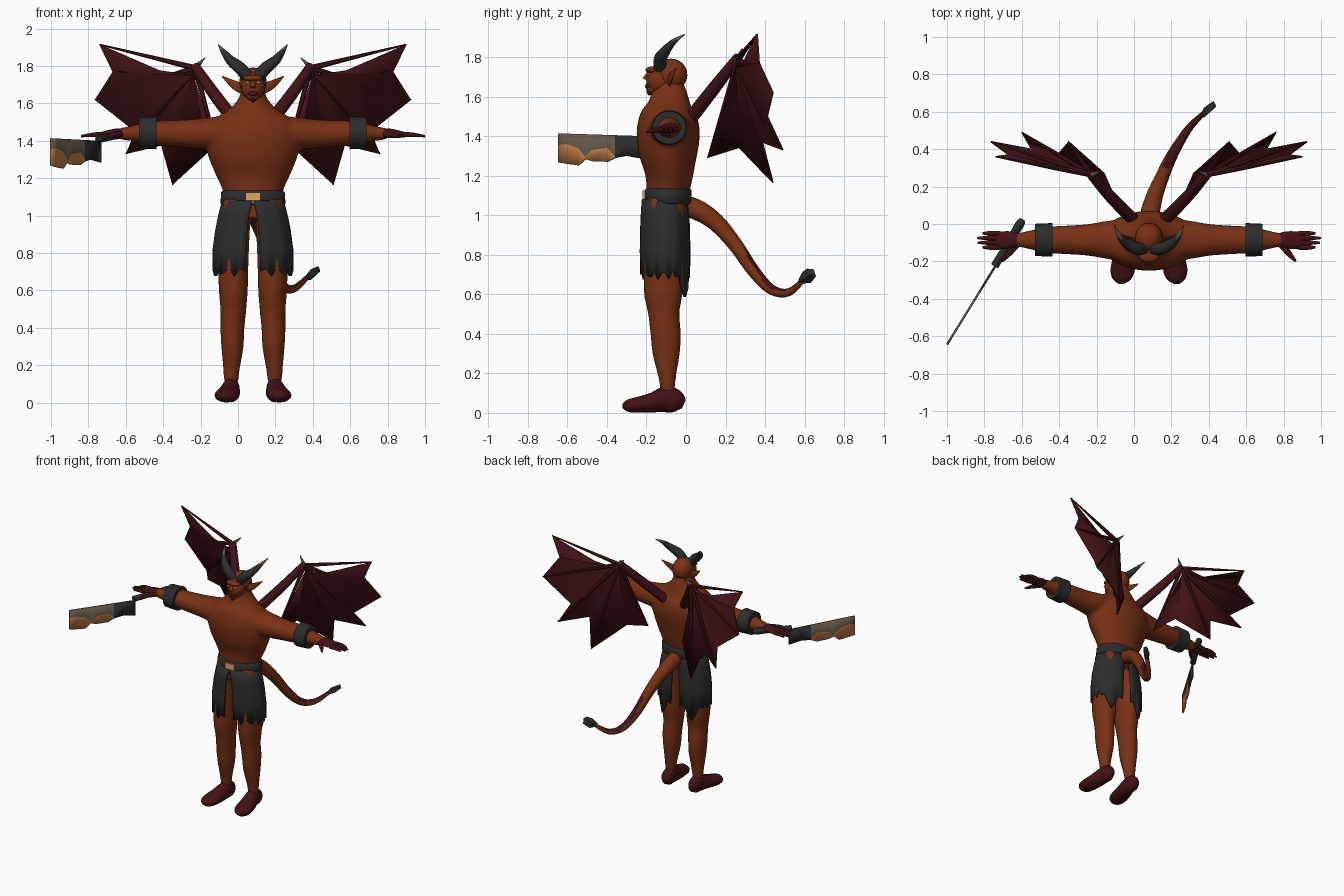
import bpy, bmesh, math
from mathutils import Vector, Matrix

if "Cube" in bpy.data.objects:
    bpy.data.objects.remove(bpy.data.objects["Cube"])

CENTRE = 0.08  # body axis, all part coordinates are relative to it
X, Y, Z = Vector((1, 0, 0)), Vector((0, 1, 0)), Vector((0, 0, 1))


def material(name, *rgb):
    m = bpy.data.materials.new(name)
    m.use_nodes = True
    m.diffuse_color = (*rgb, 1)
    m.node_tree.nodes["Principled BSDF"].inputs["Base Color"].default_value = (*rgb, 1)
    return m


skin = material("rust skin", .19, .03, .007)
red = material("dark red", .055, .006, .008)
charcoal = material("charcoal", .025, .025, .025)
steel = material("worn steel", .13, .095, .07)
tan = material("tan", .6, .23, .075)
gold = material("buckle gold", .8, .36, .15)


def finish(name, bm, mats, mirror=False, rule=None, angle=50, solid=0):
    """Turn a bmesh into a named object with materials and modifiers."""
    bmesh.ops.recalc_face_normals(bm, faces=bm.faces)
    if rule:
        for f in bm.faces:
            f.material_index = int(rule(f.calc_center_median(), f.normal))
    me = bpy.data.meshes.new(name)
    bm.to_mesh(me)
    bm.free()
    ob = bpy.data.objects.new(name, me)
    bpy.context.collection.objects.link(ob)
    ob.location.x = CENTRE
    for m in mats:
        me.materials.append(m)
    bpy.ops.object.select_all(action='DESELECT')
    ob.select_set(True)
    bpy.context.view_layer.objects.active = ob
    bpy.ops.object.shade_smooth_by_angle(angle=math.radians(angle))
    if solid:
        s = ob.modifiers.new("thickness", 'SOLIDIFY')
        s.thickness, s.offset = solid, 0
    if mirror:
        ob.modifiers.new("mirror", 'MIRROR').use_clip = False
    return ob


def smooth_path(rows, steps):
    """Catmull-Rom resampling of (x, y, z, a, b) rows."""
    rows = [Vector(r) for r in rows]
    ext = [rows[0]] + rows + [rows[-1]]
    out = []
    for p, q, r, s in zip(ext, ext[1:], ext[2:], ext[3:]):
        for k in range(steps):
            t = k / steps
            out.append(q + (r - p) * (t / 2) + (2 * p - 5 * q + 4 * r - s) * (t * t / 2)
                       + (3 * q - p - 3 * r + s) * (t ** 3 / 2))
    return out + [rows[-1]]


def loft(bm, rows, ref=Z, sides=16, steps=4, side=1):
    """Closed tube through elliptical rings; side=-1 reflects it in x."""
    rows = smooth_path(rows, steps)
    pts = [Vector(r[:3]) for r in rows]
    rings = []
    for i, (p, r) in enumerate(zip(pts, rows)):
        t = (pts[min(i + 1, len(pts) - 1)] - pts[max(i - 1, 0)]).normalized()
        u = t.cross(ref).normalized()
        v = u.cross(t)
        ring = []
        for k in range(sides):
            a = math.tau * k / sides
            c = p + u * (r[3] * math.cos(a)) + v * (r[4] * math.sin(a))
            c.x *= side
            ring.append(bm.verts.new(c))
        rings.append(ring)
    for a, b in zip(rings, rings[1:]):
        for k in range(sides):
            n = (k + 1) % sides
            bm.faces.new((a[k], a[n], b[n], b[k]))
    bm.faces.new(rings[0])
    bm.faces.new(rings[-1])


def blob(bm, centre, radii):
    m = Matrix.Translation(centre) @ Matrix.Diagonal((*radii, 1))
    bmesh.ops.create_uvsphere(bm, u_segments=20, v_segments=12, radius=1, matrix=m)


def stick(bm, a, b, ra, rb, ref=Z, sides=8):
    loft(bm, [(*a, ra, ra), (*b, rb, rb)], ref, sides, 1)


def part(name, rows, mats, ref=Z, mirror=False, rule=None, **kw):
    bm = bmesh.new()
    loft(bm, rows, ref, **kw)
    return finish(name, bm, mats, mirror, rule)


# Body: torso, neck, arms and legs fused into one smooth skin
bm = bmesh.new()
loft(bm, [(0, -.1, .98, .13, .1), (0, -.09, 1.13, .16, .11), (0, -.085, 1.22, .2, .125),
          (0, -.09, 1.32, .24, .15), (0, -.09, 1.42, .26, .16), (0, -.09, 1.5, .23, .145),
          (0, -.085, 1.56, .14, .11), (0, -.085, 1.62, .08, .09), (0, -.09, 1.68, .06, .07)], Y, 32)
for s in (1, -1):
    loft(bm, [(.1, -.085, 1.45, .12, .09), (.24, -.085, 1.44, .1, .085), (.33, -.085, 1.438, .085, .078),
              (.45, -.085, 1.44, .077, .07), (.56, -.085, 1.443, .07, .063),
              (.64, -.085, 1.44, .05, .043), (.72, -.085, 1.437, .035, .03)], side=s)
    loft(bm, [(.085, -.1, 1.08, .08, .1), (.1, -.11, .9, .083, .1), (.105, -.115, .7, .08, .1),
              (.105, -.115, .6, .078, .098), (.105, -.112, .5, .07, .08), (.11, -.103, .4, .065, .078),
              (.11, -.1, .3, .06, .07), (.115, -.095, .18, .045, .045), (.117, -.092, .1, .037, .035)],
         Y, side=s)
body = finish("body", bm, [skin])
r = body.modifiers.new("fuse", 'REMESH')
r.mode, r.voxel_size, r.use_smooth_shade = 'VOXEL', .013, True
r = body.modifiers.new("soften", 'SMOOTH')
r.factor, r.iterations = .5, 4

# Head with brow, nose, ears, eyes and mouth
bm = bmesh.new()
blob(bm, (0, -.075, 1.71), (.074, .082, .082))
blob(bm, (0, -.13, 1.685), (.064, .072, .075))
blob(bm, (0, -.165, 1.64), (.035, .035, .028))
blob(bm, (0, -.17, 1.735), (.055, .035, .018))
stick(bm, (0, -.185, 1.725), (0, -.205, 1.685), .01, .016, Y)
finish("head", bm, [skin])
part("ear", [(.055, -.085, 1.68, .012, .03), (.1, -.075, 1.7, .008, .024), (.165, -.05, 1.745, .002, .003)],
     [skin], mirror=True, sides=10)
bm = bmesh.new()
blob(bm, (.03, -.19, 1.712), (.014, .01, .007))
finish("eye", bm, [tan], True)
bm = bmesh.new()
blob(bm, (0, -.195, 1.652), (.026, .012, .014))
blob(bm, (0, -.185, 1.63), (.013, .014, .025))
finish("mouth_and_beard", bm, [red])

# Horns with paler tips
part("horn", [(.03, -.13, 1.745, .033, .033), (.07, -.13, 1.79, .033, .033), (.12, -.105, 1.83, .026, .026),
              (.16, -.06, 1.88, .014, .014), (.185, -.005, 1.915, .002, .002)],
     [charcoal, steel], Y, True, lambda c, n: c.z > 1.885)

# Hands, wrist cuffs, feet
bm = bmesh.new()
loft(bm, [(.68, -.085, 1.44, .03, .025), (.73, -.085, 1.44, .045, .026),
          (.79, -.087, 1.435, .047, .018), (.82, -.087, 1.432, .04, .012)])
for y, tip in ((-.05, .89), (-.075, .92), (-.1, .915), (-.125, .89)):
    loft(bm, [(.8, y, 1.434, .013, .013), (.85, y, 1.433, .013, .012), (tip, y, 1.425, .006, .006)], sides=8)
loft(bm, [(.71, -.11, 1.435, .02, .018), (.75, -.16, 1.43, .015, .014), (.785, -.2, 1.42, .006, .006)], sides=8)
finish("hand", bm, [red], True)
part("wrist_cuff", [(.515, -.085, 1.443, .07, .07), (.517, -.085, 1.443, .09, .088),
                    (.608, -.085, 1.443, .086, .084), (.605, -.085, 1.443, .055, .055)],
     [charcoal], mirror=True, sides=24, steps=1)
part("foot", [(.112, -.012, .045, .018, .025), (.115, -.045, .058, .043, .056), (.117, -.1, .068, .047, .066),
              (.128, -.17, .052, .06, .05), (.142, -.25, .04, .064, .039), (.148, -.295, .036, .048, .031),
              (.15, -.32, .034, .015, .012)], [red], mirror=True)

# Belt and buckle
part("belt", [(0, -.092, 1.055, .165, .114), (0, -.092, 1.065, .174, .12), (0, -.092, 1.125, .17, .12),
              (0, -.092, 1.135, .16, .11)], [charcoal], Y, sides=40, steps=1)
bm = bmesh.new()
bmesh.ops.create_cube(bm, size=1, matrix=Matrix.Translation((0, -.212, 1.095)) @ Matrix.Diagonal((.08, .016, .06, 1)))
finish("buckle", bm, [gold])

# Ragged loincloth, one panel per side with slits front and back
bm = bmesh.new()
levels = [(1.08, .158, .112, 1), (1.0, .178, .118, 7), (.92, .194, .122, 9), (.82, .207, .124, 10), (0, .208, .123, 11)]
COLS = 18
grid = []
for z, w, d, slit in levels:
    row = []
    for j in range(COLS + 1):
        a = math.radians(-90 + slit + (180 - 2 * slit) * j / COLS)
        rag = .70 + .025 * math.sin(j * 2.4) - (.09 if COLS - 4 <= j < COLS - 1 else 0)
        fold = 1 + .02 * math.sin(j * 1.7)
        row.append(bm.verts.new((w * fold * math.cos(a), -.105 + d * fold * math.sin(a), z or rag)))
    grid.append(row)
for a, b in zip(grid, grid[1:]):
    for j in range(COLS):
        bm.faces.new((a[j], a[j + 1], b[j + 1], b[j]))
finish("loincloth", bm, [charcoal], True, solid=.014)

# Tail, dark along its upper end, with a pointed tip
part("tail", [(0, -.05, 1.06, .05, .05), (.005, .05, 1.03, .052, .052), (.03, .15, .965, .045, .045),
              (.07, .25, .85, .037, .037), (.11, .34, .72, .032, .032), (.16, .43, .625, .026, .026),
              (.22, .52, .61, .02, .02), (.3, .6, .68, .012, .012)],
     [skin, red], X, rule=lambda c, n: c.y > .3 and n.z > .35)
part("tail_tip", [(.285, .575, .665, .012, .012), (.31, .61, .685, .035, .022), (.345, .635, .71, .03, .018),
                  (.35, .645, .725, .003, .003)], [charcoal], X, sides=4, steps=1)

# Wings: arm, finger bones, scalloped membrane and a claw
joint, fan = (.31, .265, 1.79), (.32, .255, 1.75)
tips = [(.82, .36, 1.915), (.845, .44, 1.62), (.68, .49, 1.33), (.43, .44, 1.165), (.17, .11, 1.29)]
notches = [(.75, .37, 1.77), (.63, .4, 1.45), (.49, .37, 1.375), (.24, .27, 1.34)]
bm = bmesh.new()
loft(bm, [(.06, .0, 1.46, .035, .035), (.2, .14, 1.64, .033, .033), (.31, .265, 1.8, .025, .025)], Y, 10)
for t in tips:
    stick(bm, joint, t, .016, .004, Y, 6)
finish("wing_bones", bm, [red], True)
bm = bmesh.new()
hub, rim = bm.verts.new(fan), [bm.verts.new((.5, .29, 1.775))]
for t, n in zip(tips, notches + [None]):
    rim.append(bm.verts.new(t))
    if n:
        rim.append(bm.verts.new(n))
bm.faces.new((hub, rim[0], rim[2]))
bm.faces.new(rim[:3])
for a, b in zip(rim[2:], rim[3:]):
    bm.faces.new((hub, a, b))
finish("wing_membrane", bm, [red], True, angle=5, solid=.008)
bm = bmesh.new()
stick(bm, (.31, .26, 1.79), (.255, .285, 1.845), .016, .002, Y)
finish("wing_claw", bm, [steel], True)

# Cleaver: handle and notched blade with tan patches along the edge
part("cleaver_handle", [(-.675, .025, 1.437, .012, .012), (-.69, .0, 1.436, .024, .024),
                        (-.75, -.1, 1.425, .02, .02), (-.825, -.225, 1.41, .022, .022)], [charcoal], sides=10)
start, end = Vector((-.815, -.215, 0)), Vector((-1.08, -.645, 0))
outline = [(0, 1.35, 1.285), (.2, 1.345, 1.3), (.33, 1.3, 1.29), (.42, 1.34, 1.27), (.6, 1.33, 1.273),
           (.68, 1.295, 1.285), (.76, 1.34, 1.252), (.9, 1.36, 1.26), (1, 1.355, 1.268)]
bm = bmesh.new()
cols = []
for s, mid, low in outline:
    p = start.lerp(end, s)
    cols.append([bm.verts.new((p.x, p.y, z)) for z in (1.4 + .014 * s, mid, low)])
for i, (a, b) in enumerate(zip(cols, cols[1:])):
    for k in (0, 1):
        f = bm.faces.new((a[k], b[k], b[k + 1], a[k + 1]))
        f.material_index = 0 if outline[i][0] < .3 else k + 1
finish("cleaver_blade", bm, [charcoal, steel, tan], angle=20, solid=.012)
